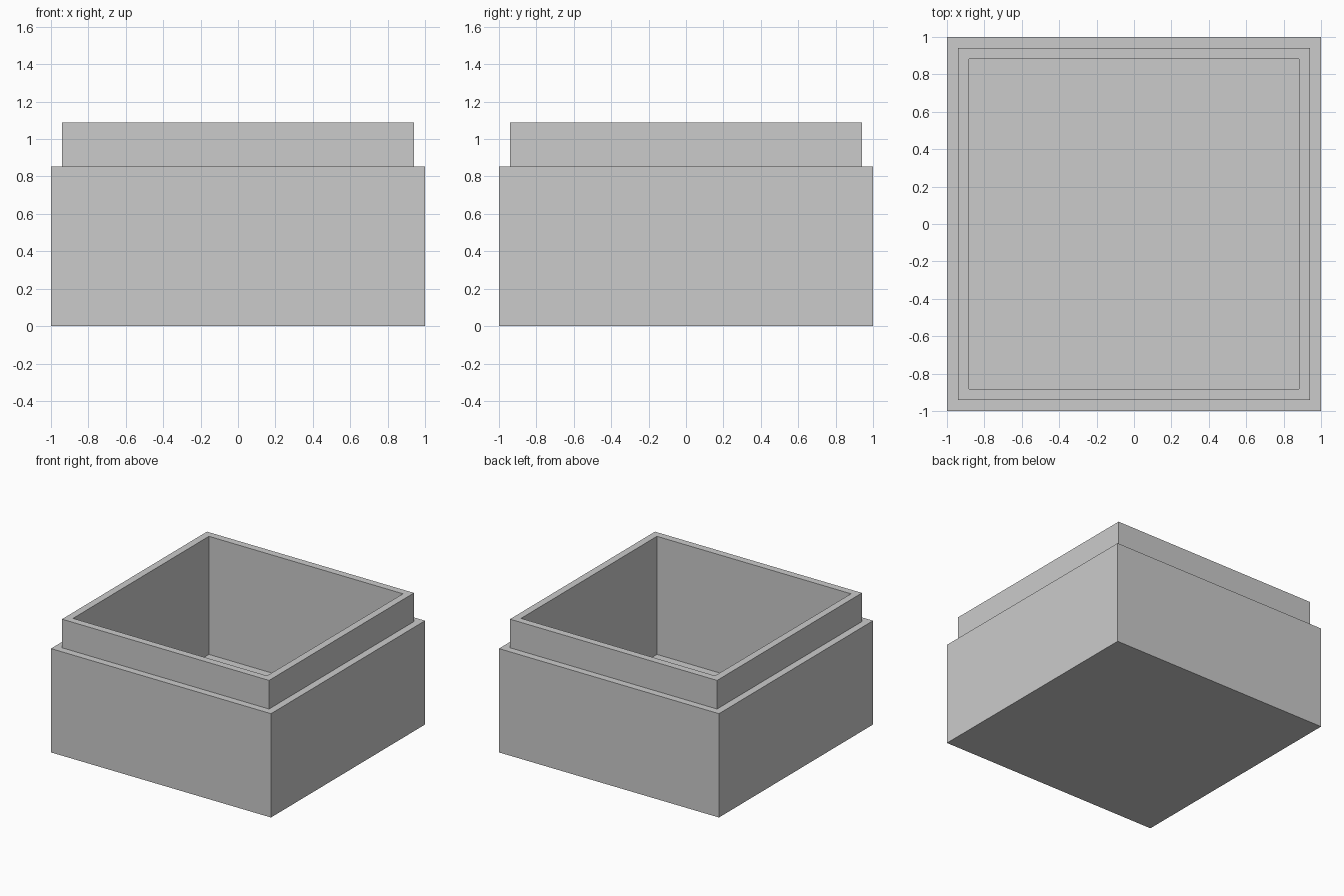
import bpy
import bmesh

cube = bpy.data.objects.get("Cube")
if cube:
    bpy.data.objects.remove(cube, do_unlink=True)

# Main dimensions
OUTER = 1.0        # half width of the body
STEP = 0.059       # ledge width, also the lip thickness
LIP = OUTER - STEP
INNER = LIP - STEP
FLOOR = 0.118
SHOULDER = 0.853
TOP = 1.088

grey = bpy.data.materials.new("plain grey")
grey.use_nodes = True
colour = (0.6, 0.6, 0.6, 1.0)
grey.diffuse_color = colour
grey.node_tree.nodes["Principled BSDF"].inputs["Base Color"].default_value = colour


def square_loop(bm, half, z):
    corners = ((-1, -1), (1, -1), (1, 1), (-1, 1))
    return [bm.verts.new((half * x, half * y, z)) for x, y in corners]


# Sweep the wall profile around the square, from underside to inner floor
profile = [(OUTER, 0), (OUTER, SHOULDER), (LIP, SHOULDER),
           (LIP, TOP), (INNER, TOP), (INNER, FLOOR)]
bm = bmesh.new()
loops = [square_loop(bm, half, z) for half, z in profile]
for low, high in zip(loops, loops[1:]):
    for i in range(4):
        j = (i + 1) % 4
        bm.faces.new((low[i], low[j], high[j], high[i]))

# Underside and inner floor
bm.faces.new(reversed(loops[0]))
bm.faces.new(loops[-1])
bmesh.ops.recalc_face_normals(bm, faces=bm.faces)

mesh = bpy.data.meshes.new("box_base")
bm.to_mesh(mesh)
bm.free()
mesh.materials.append(grey)
box = bpy.data.objects.new("box_base", mesh)
bpy.context.collection.objects.link(box)
